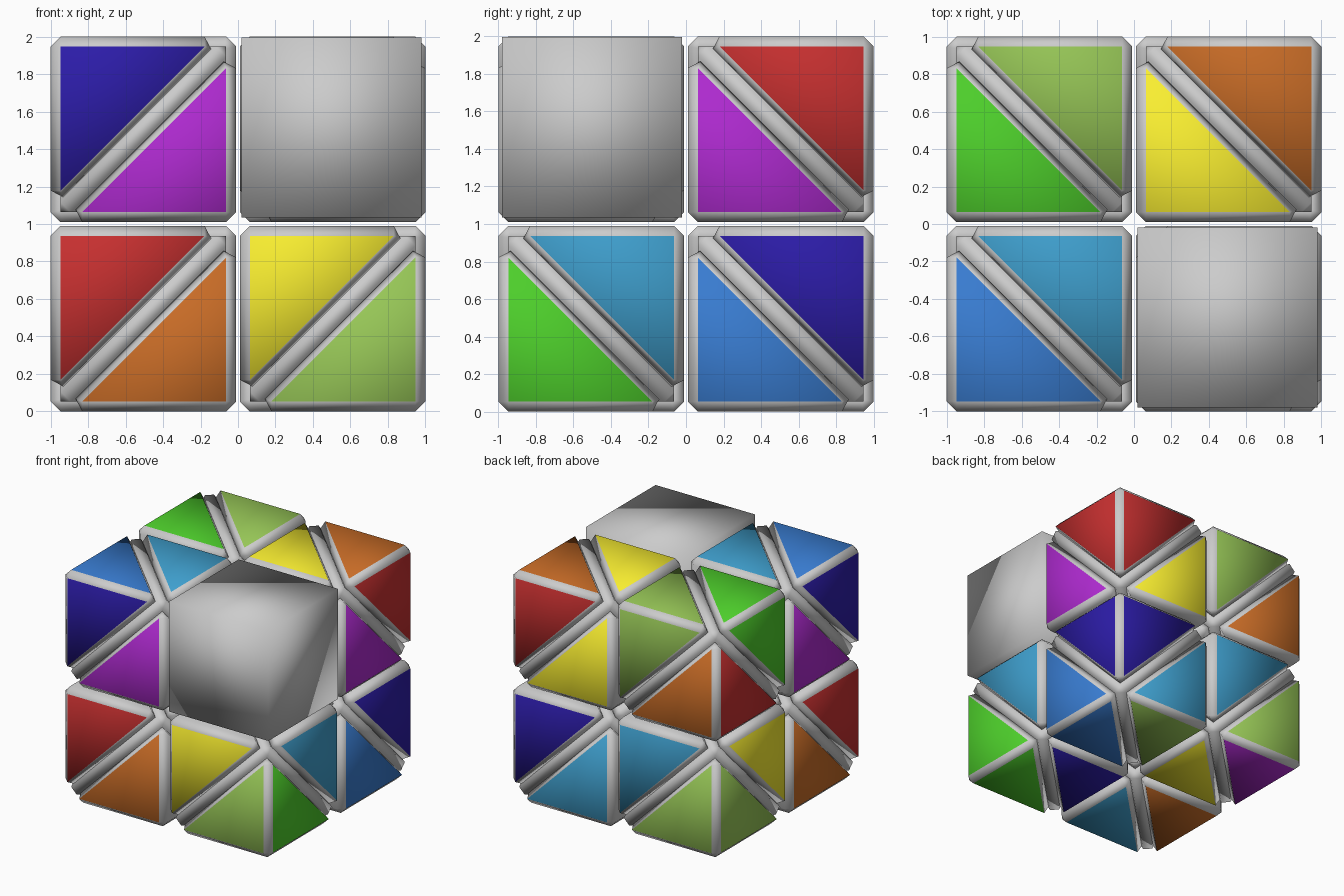
import bpy, bmesh
from itertools import product
from mathutils import Vector

if "Cube" in bpy.data.objects:
    bpy.data.objects.remove(bpy.data.objects["Cube"])

COLOURS = {
    "r": ("red", (.58, .03, .03)), "o": ("orange", (.58, .15, .02)),
    "y": ("yellow", (.95, .86, .03)), "l": ("lime", (.31, .57, .095)),
    "g": ("green", (.075, .62, .024)), "t": ("teal", (.05, .35, .62)),
    "b": ("blue", (.04, .2, .63)), "i": ("indigo", (.026, .012, .4)),
    "p": ("purple", (.42, .023, .62)),
}
LETTERS = list(COLOURS)
# Panel colours per outer face (axis, side): cells (u,v) = 00 10 01 11, two per cell by u
PANELS = {
    (1, 0): "ro yl ip --", (1, 1): "lt ti ol yr",
    (0, 0): "ro yl ip gr", (0, 1): "gt bi -- pr",
    (2, 0): "ot ig py lb", (2, 1): "bt -- gl yo",
}
SIZE = 0.99
BEVEL = 0.075


def material(name, rgb):
    m = bpy.data.materials.new(name)
    m.diffuse_color = (*rgb, 1)
    m.use_nodes = True
    m.node_tree.nodes["Principled BSDF"].inputs["Base Color"].default_value = m.diffuse_color
    return m


MATS = [material("grey", (.8, .8, .8))] + [material(*COLOURS[k]) for k in LETTERS]


def panel_index(cell, corner, axis):
    """Material slot for one triangular panel (0 = grey inner face)."""
    side = corner[axis]
    if cell[axis] != side:
        return 0
    u, v = [a for a in range(3) if a != axis]
    letter = PANELS[axis, side].split()[cell[u] + 2 * cell[v]][corner[u]]
    return LETTERS.index(letter) + 1 if letter in LETTERS else 0


def tetra(name, points, origin, cell, corner=None):
    """Chamfered tetrahedron inside a unit cell."""
    bm = bmesh.new()
    for p in points:
        bm.verts.new(origin + Vector(p) * SIZE)
    bmesh.ops.convex_hull(bm, input=bm.verts[:])
    bmesh.ops.recalc_face_normals(bm, faces=bm.faces[:])
    bmesh.ops.bevel(bm, geom=bm.edges[:], offset=BEVEL, offset_type='WIDTH',
                    segments=1, profile=0.5, affect='EDGES', clamp_overlap=True)
    bm.normal_update()
    for f in bm.faces:
        f.smooth = True
        axis = max(range(3), key=lambda a: abs(f.normal[a]))
        if corner and abs(f.normal[axis]) > 0.99:
            f.material_index = panel_index(cell, corner, axis)
    me = bpy.data.meshes.new(name)
    bm.to_mesh(me)
    bm.free()
    for m in MATS:
        me.materials.append(m)
    ob = bpy.data.objects.new(name, me)
    bpy.context.collection.objects.link(ob)


CORNERS = [(0, 0, 1), (1, 0, 0), (0, 1, 0), (1, 1, 1)]
CORE = [(0, 0, 0), (1, 0, 1), (1, 1, 0), (0, 1, 1)]

# Seven coloured cells: four corner pieces around a grey core
for cell in product((0, 1), repeat=3):
    if cell == (1, 0, 1):
        continue
    origin = Vector((-1, -1, 0)) + Vector(cell) * (2 - SIZE)
    for c in CORNERS:
        neighbours = [tuple(c[a] ^ (a == k) for a in range(3)) for k in range(3)]
        tetra("corner_piece", [c] + neighbours, origin, cell, c)
    tetra("cell_core", CORE, origin, cell)

# Plain smooth-shaded block in the remaining cell
bpy.ops.mesh.primitive_cube_add(size=0.96, location=(0.5, -0.5, 1.515))
block = bpy.context.object
block.name = "plain_block"
bpy.ops.object.shade_smooth()
